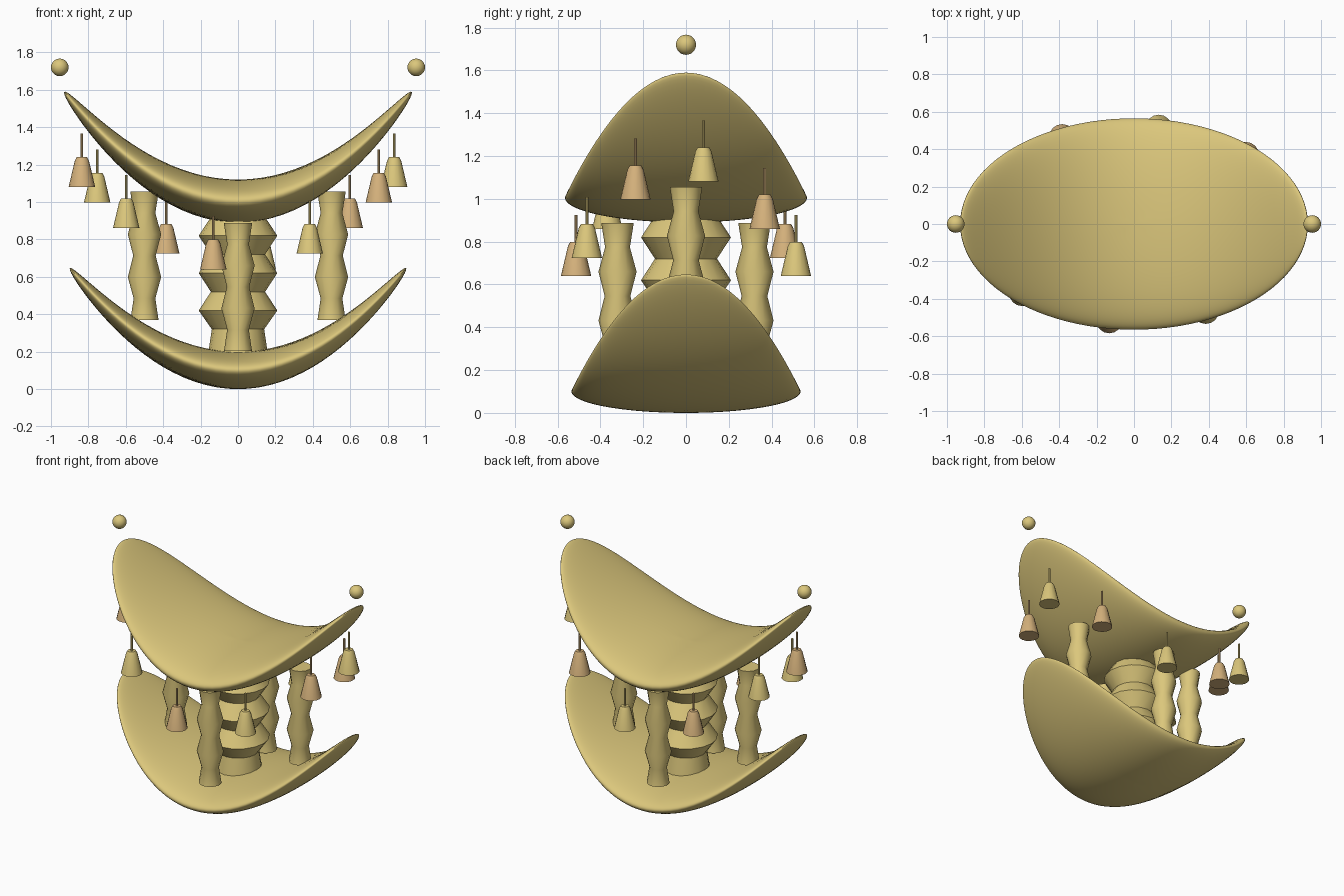
import bpy
import bmesh
from math import cos, sin, pi, radians
from mathutils import Matrix

cube = bpy.data.objects.get("Cube")
if cube:
    bpy.data.objects.remove(cube, do_unlink=True)

CURVE = 0.67  # upward bend shared by shells, pillars and bells


def material(name, rgb):
    mat = bpy.data.materials.new(name)
    mat.use_nodes = True
    mat.diffuse_color = (*rgb, 1)
    bsdf = next(n for n in mat.node_tree.nodes if n.type == "BSDF_PRINCIPLED")
    bsdf.inputs["Base Color"].default_value = (*rgb, 1)
    return mat


gold = material("pale gold", (0.71, 0.57, 0.20))
copper = material("soft copper", (0.66, 0.44, 0.20))


def finish(name, bm, mat, location, sharp=30):
    bmesh.ops.recalc_face_normals(bm, faces=bm.faces)
    mesh = bpy.data.meshes.new(name)
    bm.to_mesh(mesh)
    bm.free()
    mesh.materials.append(mat)
    mesh.shade_smooth()
    mesh.set_sharp_from_angle(angle=radians(sharp))
    obj = bpy.data.objects.new(name, mesh)
    obj.location = location
    bpy.context.collection.objects.link(obj)
    return obj


def lathe(name, profile, sides, mat, location):
    """Closed turned part from (radius, height) pairs."""
    bm = bmesh.new()
    rings = []
    for r, z in profile:
        rings.append([bm.verts.new((r * cos(2 * pi * i / sides), r * sin(2 * pi * i / sides), z))
                      for i in range(sides)])
    for low, high in zip(rings, rings[1:]):
        for i in range(sides):
            j = (i + 1) % sides
            bm.faces.new((low[i], low[j], high[j], high[i]))
    bm.faces.new(rings[0])
    bm.faces.new(rings[-1])
    return finish(name, bm, mat, location)


def ball(name, size, mat, location, bend=0, segments=24):
    """Ellipsoid, optionally bent upward along x."""
    bm = bmesh.new()
    bmesh.ops.create_uvsphere(bm, u_segments=segments, v_segments=segments // 2, radius=1,
                              matrix=Matrix.Diagonal((*size, 1)))
    for v in bm.verts:
        v.co.z += bend * v.co.x ** 2
    return finish(name, bm, mat, location, 60)


# Curved shells
ball("lower_shell", (0.90, 0.535, 0.10), gold, (0, 0, 0.10), CURVE, 96)
ball("upper_shell", (0.93, 0.565, 0.115), gold, (0, 0, 1.005), CURVE, 96)

# Floating tip balls
for side, x in (("left", 0.953), ("right", -0.953)):
    ball(side + "_tip_ball", (0.047,) * 3, gold, (x, 0, 1.72))

# Zigzag central core
core = [(0.17, 0.12), (0.14, 0.32)]
for i in range(3):
    core += [(0.21, 0.42 + 0.2 * i), (0.145, 0.52 + 0.2 * i)]
lathe("central_core", core, 16, gold, (0, 0, 0))

# Four zigzag pillars
step = 0.685 / 6
radii = (0.075, 0.058, 0.089, 0.06, 0.089, 0.058, 0.076)
pillar = [(r, i * step) for i, r in enumerate(radii)]
for name, x, y in (("left", 0.5, 0), ("right", -0.5, 0), ("front", 0, -0.32), ("back", 0, 0.32)):
    lathe(name + "_pillar", pillar, 12, gold, (x, y, 0.203 + CURVE * x * x))

# Ring of hanging bells in alternating colours
bell = [(0.071, 0), (0.038, 0.14), (0.027, 0.16)]
cord = [(0.007, 0.155), (0.007, 0.285)]
for i in range(10):
    angle = radians(9 + 36 * i)
    x, y = 0.845 * cos(angle), 0.52 * sin(angle)
    spot = (x, y, 0.628 + 0.65 * x * x)
    mat = copper if i % 2 else gold
    lathe(f"bell_{i + 1}", bell, 16, mat, spot)
    lathe(f"bell_cord_{i + 1}", cord, 8, mat, spot)
